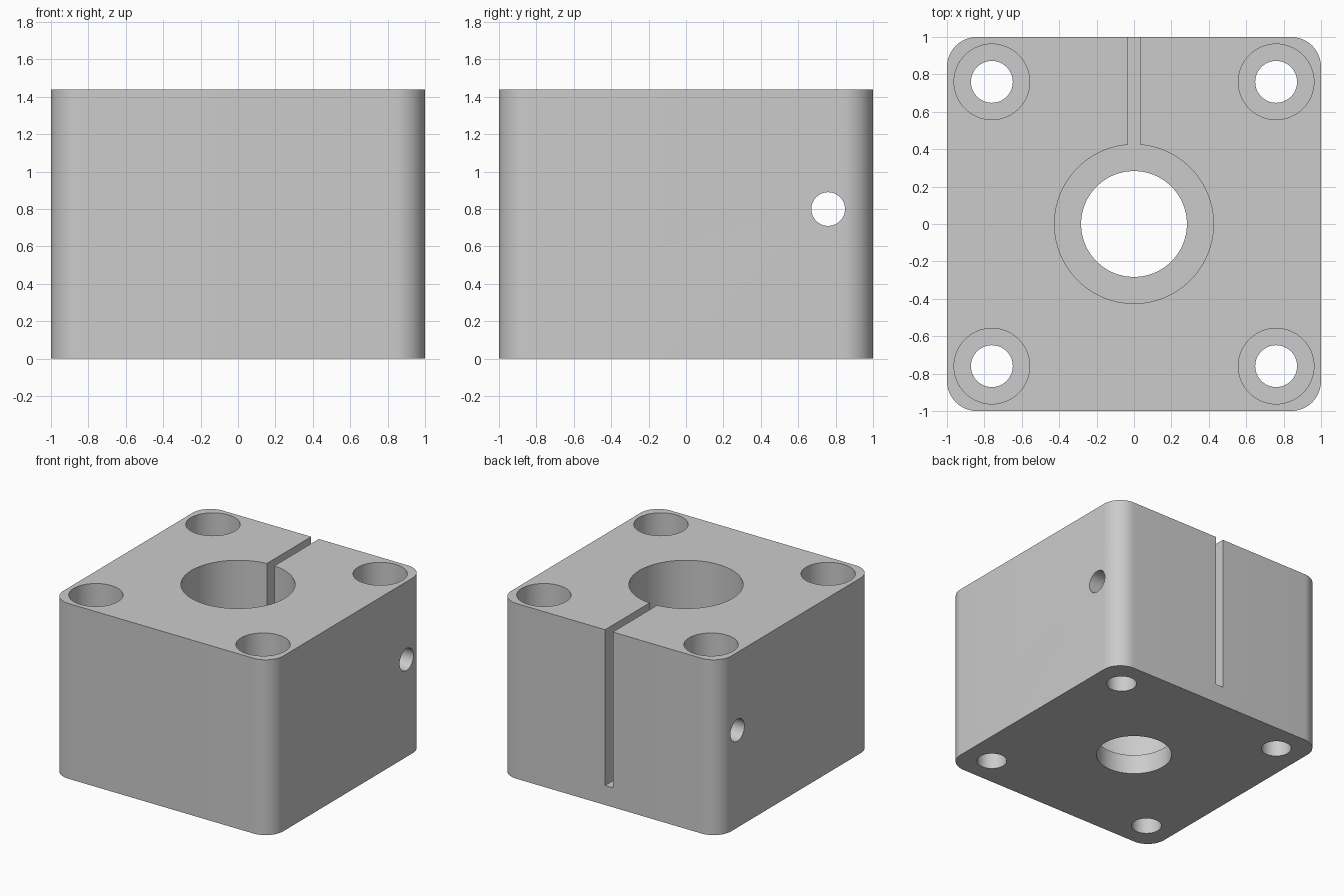
import bpy
import math

cube = bpy.data.objects.get("Cube")
if cube:
    bpy.data.objects.remove(cube, do_unlink=True)

HEIGHT = 1.44
FLOOR = 0.16          # thickness left under the main bore and slot
SCREW = 0.76          # screw hole offset from the centre

grey = bpy.data.materials.new("machined_grey")
grey.use_nodes = True
colour = (0.6, 0.6, 0.6, 1)
grey.diffuse_color = colour
grey.node_tree.nodes["Principled BSDF"].inputs["Base Color"].default_value = colour


def box(name, low, high):
    centre = [(a + b) / 2 for a, b in zip(low, high)]
    bpy.ops.mesh.primitive_cube_add(size=1, location=centre)
    obj = bpy.context.object
    obj.name = name
    obj.scale = [b - a for a, b in zip(low, high)]
    bpy.ops.object.transform_apply(location=True, rotation=True, scale=True)
    return obj


def rod(name, radius, length, centre, rotation=(0, 0, 0), sides=64):
    bpy.ops.mesh.primitive_cylinder_add(vertices=sides, radius=radius, depth=length,
                                        location=centre, rotation=rotation)
    obj = bpy.context.object
    obj.name = name
    return obj


def upright(name, radius, bottom, top, x=0, y=0, sides=64):
    return rod(name, radius, top - bottom, (x, y, (bottom + top) / 2), sides=sides)


def apply_all(obj):
    bpy.ops.object.select_all(action="DESELECT")
    obj.select_set(True)
    bpy.context.view_layer.objects.active = obj
    for mod in list(obj.modifiers):
        bpy.ops.object.modifier_apply(modifier=mod.name)


def cut(obj, cutter):
    cutter.hide_render = True
    mod = obj.modifiers.new("cut", "BOOLEAN")
    mod.operation = "DIFFERENCE"
    mod.solver = "EXACT"
    mod.object = cutter
    apply_all(obj)
    bpy.data.objects.remove(cutter, do_unlink=True)


# Block with rounded upright edges
block = box("clamp_block", (-1, -1, 0), (1, 1, HEIGHT))
weights = block.data.attributes.new("bevel_weight_edge", "FLOAT", "EDGE")
for edge in block.data.edges:
    a, b = (block.data.vertices[i].co for i in edge.vertices)
    weights.data[edge.index].value = 1.0 if abs(a.z - b.z) > 1 else 0.0
bevel = block.modifiers.new("round_corners", "BEVEL")
bevel.limit_method = "WEIGHT"
bevel.width = 0.16
bevel.segments = 12
apply_all(block)
block.data.materials.append(grey)

# Stepped main bore
cut(block, upright("main_bore", 0.425, FLOOR, HEIGHT + 0.2, sides=96))
cut(block, upright("lower_bore", 0.283, -0.2, FLOOR + 0.2, sides=96))

# Clamping slot from the bore to the back face
cut(block, box("clamp_slot", (-0.035, 0.3, FLOOR), (0.035, 1.2, HEIGHT + 0.2)))

# Counterbored screw holes in the corners
for x in (-SCREW, SCREW):
    for y in (-SCREW, SCREW):
        cut(block, upright("counterbore", 0.202, HEIGHT - 0.24, HEIGHT + 0.2, x, y))
        cut(block, upright("screw_hole", 0.112, -0.2, HEIGHT, x, y, 48))

# Clamp screw hole across the slot
cut(block, rod("cross_hole", 0.09, 2.4, (0, SCREW, 0.8), (0, math.pi / 2, 0), 48))

apply_all(block)
bpy.ops.object.shade_smooth_by_angle(angle=math.radians(30))
